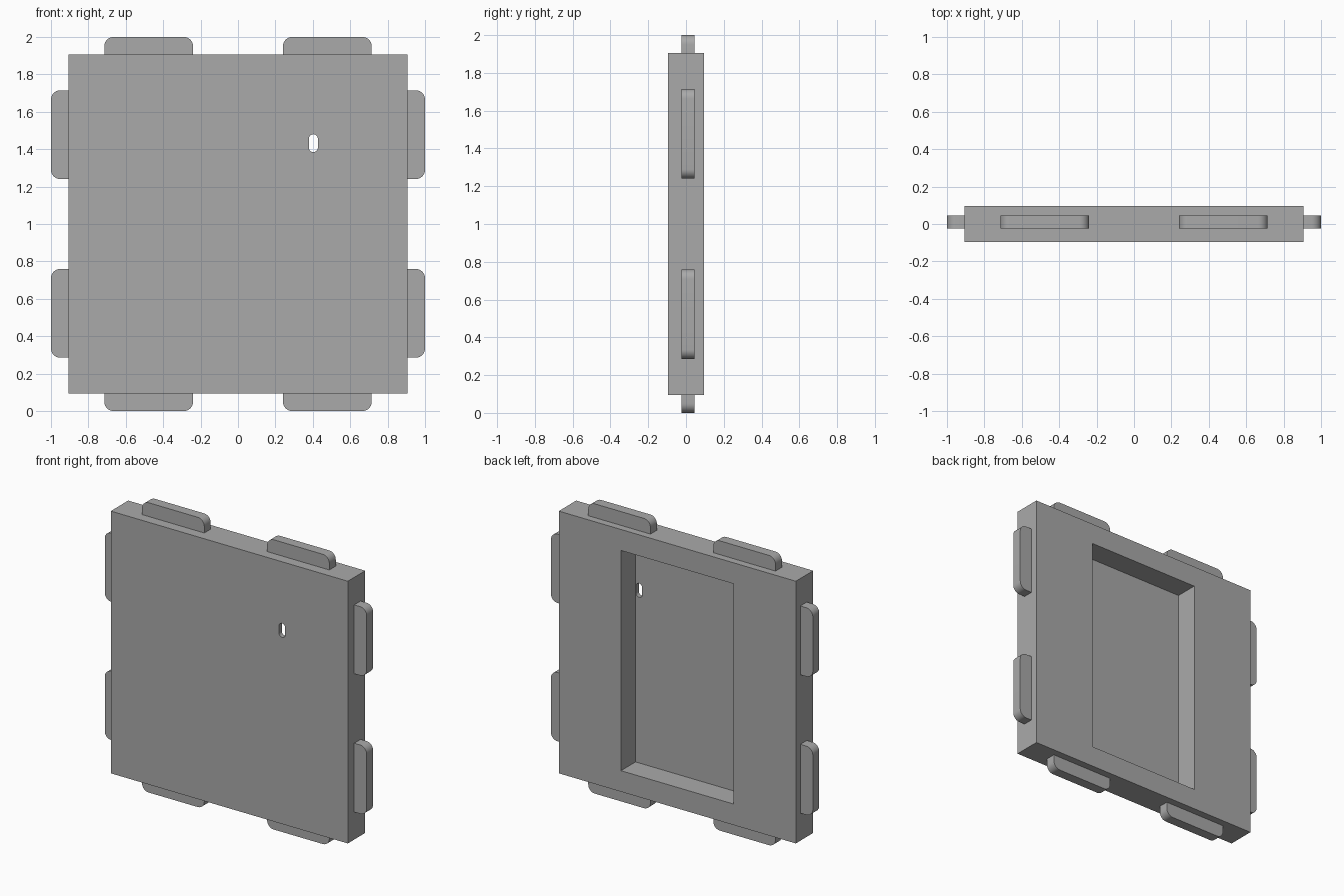
import bpy
import bmesh
from math import pi, cos, sin
from mathutils import Matrix, Vector

cube = bpy.data.objects.get("Cube")
if cube:
    bpy.data.objects.remove(cube, do_unlink=True)

CENTRE = Vector((0, 0, 1))
HALF = 0.905             # half width of the panel
FRONT, BACK = -0.095, 0.095

grey = bpy.data.materials.new("plain grey")
grey.use_nodes = True
grey.diffuse_color = (0.4, 0.4, 0.4, 1)
grey.node_tree.nodes["Principled BSDF"].inputs["Base Color"].default_value = (0.4, 0.4, 0.4, 1)


def arc(cx, cz, radius, start, end, steps):
    """Points along an arc in the x-z plane."""
    angles = [start + (end - start) * i / steps for i in range(steps + 1)]
    return [(cx + radius * cos(a), cz + radius * sin(a)) for a in angles]


def rectangle(x, z):
    return [(-x, -z), (x, -z), (x, z), (-x, z)]


def prism(name, outline, y0, y1, matrix=Matrix.Translation(CENTRE)):
    """Extrude an x-z outline from y0 to y1."""
    bm = bmesh.new()
    face = bm.faces.new([bm.verts.new((x, y0, z)) for x, z in outline])
    new = bmesh.ops.extrude_face_region(bm, geom=[face])["geom"]
    verts = [v for v in new if isinstance(v, bmesh.types.BMVert)]
    bmesh.ops.translate(bm, verts=verts, vec=(0, y1 - y0, 0))
    bmesh.ops.transform(bm, matrix=matrix, verts=bm.verts)
    bmesh.ops.recalc_face_normals(bm, faces=bm.faces)
    mesh = bpy.data.meshes.new(name)
    bm.to_mesh(mesh)
    bm.free()
    mesh.materials.append(grey)
    obj = bpy.data.objects.new(name, mesh)
    bpy.context.collection.objects.link(obj)
    return obj


def shade(obj):
    bpy.ops.object.select_all(action='DESELECT')
    obj.select_set(True)
    bpy.context.view_layer.objects.active = obj
    bpy.ops.object.shade_smooth_by_angle(angle=pi / 6)


def cut(obj, cutter):
    cutter.hide_render = True
    mod = obj.modifiers.new("cut", 'BOOLEAN')
    mod.operation = 'DIFFERENCE'
    mod.solver = 'EXACT'
    mod.object = cutter
    bpy.context.view_layer.objects.active = obj
    bpy.ops.object.modifier_apply(modifier=mod.name)
    bpy.data.objects.remove(cutter, do_unlink=True)


# Square panel with a deep pocket in the back and a small slot through the front
panel = prism("panel", rectangle(HALF, HALF), FRONT, BACK)
cut(panel, prism("pocket_cutter", rectangle(0.43, 0.76), -0.064, BACK + 0.1))
slot = arc(0.403, 0.456, 0.024, 0, pi, 10) + arc(0.403, 0.408, 0.024, pi, 2 * pi, 10)
cut(panel, prism("slot_cutter", slot, FRONT - 0.1, 0))
shade(panel)

# Two round-cornered tabs on each of the four edges
R = 0.05
near, far, tip = 0.24, 0.715, 1.0
tab = ([(near, HALF), (far, HALF)]
       + arc(far - R, tip - R, R, 0, pi / 2, 8)
       + arc(near + R, tip - R, R, pi / 2, pi, 8))
for turn, side in enumerate(("top", "right", "bottom", "left")):
    for sign, label in ((1, "a"), (-1, "b")):
        matrix = (Matrix.Translation(CENTRE) @ Matrix.Rotation(turn * pi / 2, 4, 'Y')
                  @ Matrix.Diagonal((sign, 1, 1, 1)))
        shade(prism(f"{side}_tab_{label}", tab, -0.025, 0.045, matrix))
